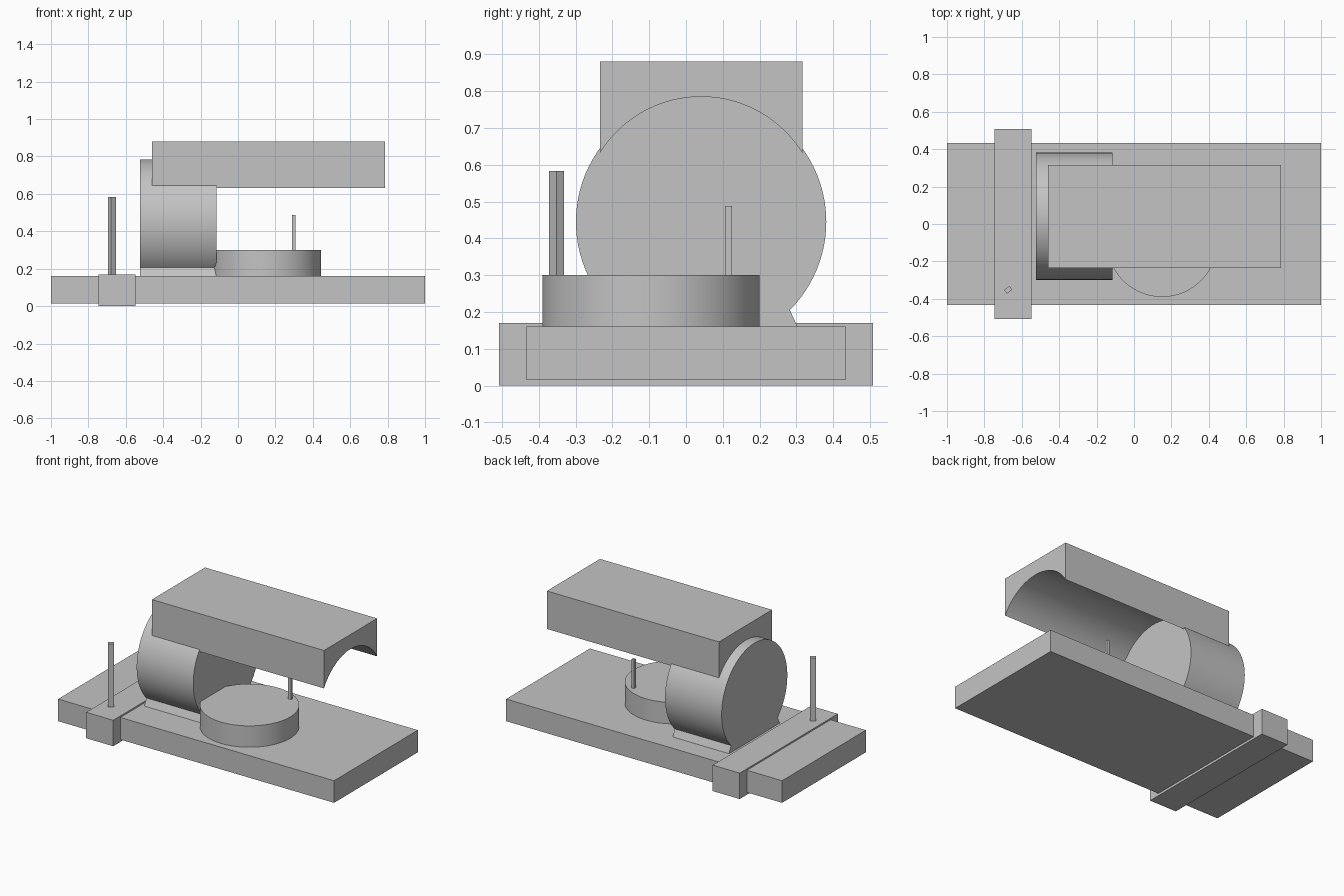
import bpy, bmesh
from math import sin, cos, pi, asin, radians

cube = bpy.data.objects.get("Cube")
if cube:
    bpy.data.objects.remove(cube, do_unlink=True)

grey = bpy.data.materials.new("plain grey")
grey.use_nodes = True
colour = (0.55, 0.55, 0.55, 1)
grey.diffuse_color = colour
grey.node_tree.nodes["Principled BSDF"].inputs["Base Color"].default_value = colour


def prism(name, outline, start, end, axis="z", smooth=False):
    """Extrude a flat outline along z (outline in x, y) or x (outline in y, z)."""
    place = (lambda p, t: (p[0], p[1], t)) if axis == "z" else (lambda p, t: (t, p[0], p[1]))
    bm = bmesh.new()
    rings = [[bm.verts.new(place(p, t)) for p in outline] for t in (start, end)]
    for ring in rings:
        bm.faces.new(ring)
    for i in range(len(outline)):
        j = (i + 1) % len(outline)
        bm.faces.new((rings[0][i], rings[0][j], rings[1][j], rings[1][i]))
    bmesh.ops.recalc_face_normals(bm, faces=bm.faces)
    mesh = bpy.data.meshes.new(name)
    bm.to_mesh(mesh)
    bm.free()
    mesh.materials.append(grey)
    obj = bpy.data.objects.new(name, mesh)
    bpy.context.collection.objects.link(obj)
    if smooth:
        bpy.ops.object.select_all(action="DESELECT")
        obj.select_set(True)
        bpy.context.view_layer.objects.active = obj
        bpy.ops.object.shade_smooth_by_angle(angle=radians(30))
    return obj


def arc(cx, cy, r, a0, a1, n):
    return [(cx + r * cos(a0 + (a1 - a0) * i / n), cy + r * sin(a0 + (a1 - a0) * i / n))
            for i in range(n + 1)]


def circle(cx, cy, r, n=96):
    return arc(cx, cy, r, 0, 2 * pi, n)[:-1]


def rect(cx, cy, w, d, turn=0.0):
    corners = [(-w / 2, -d / 2), (w / 2, -d / 2), (w / 2, d / 2), (-w / 2, d / 2)]
    return [(cx + x * cos(turn) - y * sin(turn), cy + x * sin(turn) + y * cos(turn))
            for x, y in corners]


# Base slab and the cross bar wrapped around it
prism("base_slab", rect(0, 0, 2, 0.867), 0.015, 0.16)
prism("cross_bar", rect(-0.647, 0, 0.196, 1.016), 0, 0.17)

# Drum lying along x on a flared foot
mid = 0.041
prism("drum", circle(mid, 0.445, 0.34), -0.525, -0.115, "x", True)
foot = [(mid - 0.29, 0.1), (mid + 0.29, 0.1), (mid + 0.22, 0.25), (mid - 0.22, 0.25)]
prism("drum_foot", foot, -0.524, -0.116, "x")

# Long canopy with an arched underside
half, radius = 0.275, 0.3236
spread = asin(half / radius)
arch = arc(mid, 0.461, radius, pi / 2 - spread, pi / 2 + spread, 40)
prism("canopy", arch + [(mid - half, 0.88), (mid + half, 0.88)], -0.46, 0.787, "x", True)

# Round platform and the two posts
prism("round_platform", circle(0.15, -0.095, 0.295), 0.15, 0.3, "z", True)
prism("platform_post", rect(0.299, 0.115, 0.019, 0.019), 0.29, 0.488)
prism("bar_post", rect(-0.673, -0.352, 0.035, 0.025, radians(36)), 0.16, 0.583)
